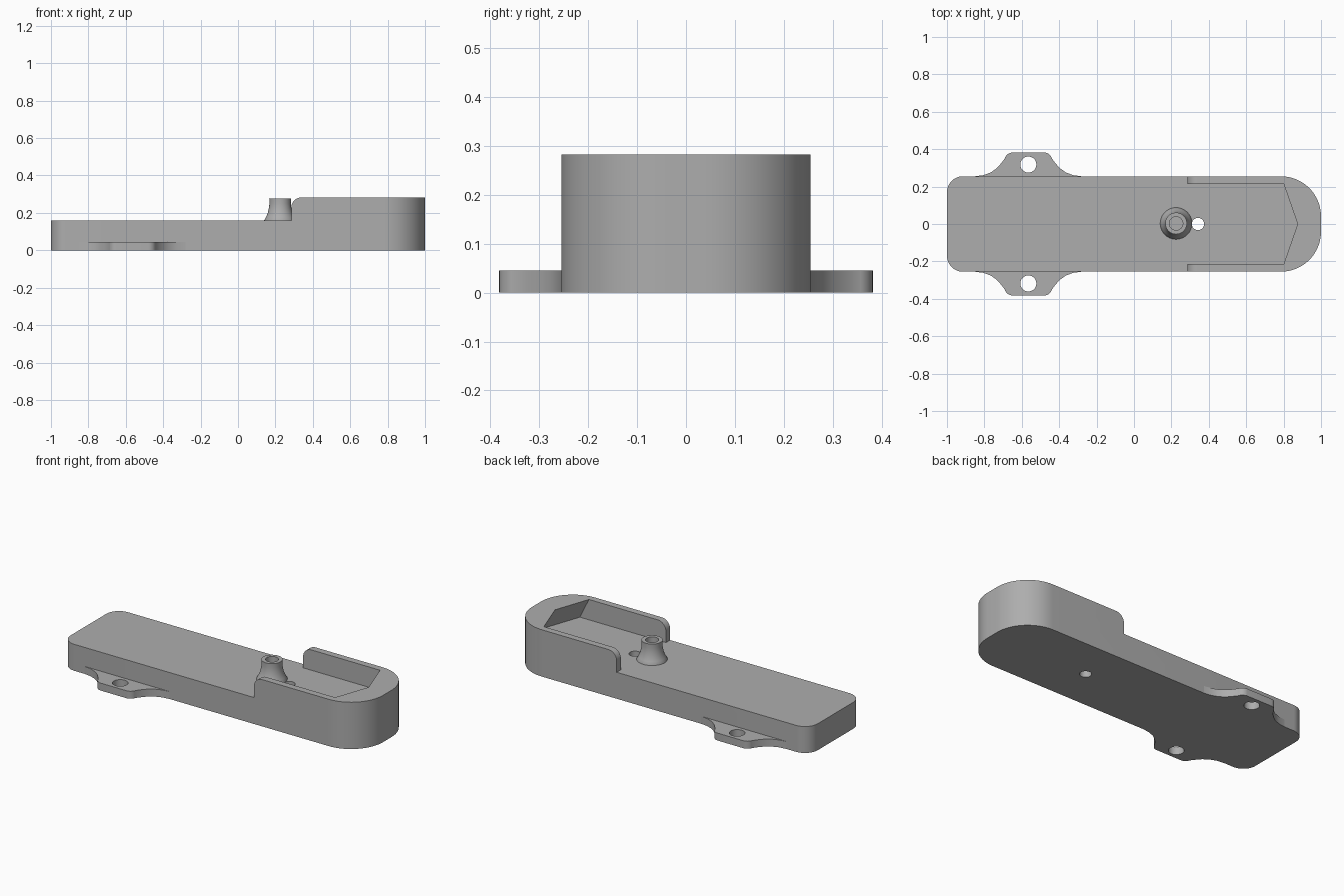
import bpy, bmesh
from math import cos, sin, pi, radians
from mathutils import Vector

cube = bpy.data.objects.get("Cube")
if cube:
    bpy.data.objects.remove(cube, do_unlink=True)

BASE_TOP, RIM_TOP, HALF_W = 0.16, 0.283, 0.255

grey = bpy.data.materials.new("plain grey")
grey.use_nodes = True
grey.diffuse_color = (0.42, 0.42, 0.42, 1)
grey.node_tree.nodes["Principled BSDF"].inputs["Base Color"].default_value = grey.diffuse_color


def arc(cx, cy, r, start, end, n=12):
    angles = [radians(start + (end - start) * i / n) for i in range(n + 1)]
    return [(cx + r * cos(a), cy + r * sin(a)) for a in angles]


def prism(name, bottom, top):
    """Solid between two matching loops of 3D points."""
    bm = bmesh.new()
    low = [bm.verts.new(p) for p in bottom]
    high = [bm.verts.new(p) for p in top]
    bm.faces.new(low)
    bm.faces.new(high)
    for i in range(len(low)):
        j = (i + 1) % len(low)
        bm.faces.new((low[i], low[j], high[j], high[i]))
    return finish(name, bm)


def finish(name, bm):
    bmesh.ops.recalc_face_normals(bm, faces=bm.faces)
    mesh = bpy.data.meshes.new(name)
    bm.to_mesh(mesh)
    bm.free()
    mesh.materials.append(grey)
    obj = bpy.data.objects.new(name, mesh)
    bpy.context.collection.objects.link(obj)
    return obj


def slab(name, outline, z0, z1):
    return prism(name, [(x, y, z0) for x, y in outline], [(x, y, z1) for x, y in outline])


def select(obj):
    bpy.ops.object.select_all(action="DESELECT")
    obj.select_set(True)
    bpy.context.view_layer.objects.active = obj


def cut(obj, cutter):
    cutter.hide_render = True
    mod = obj.modifiers.new("cut", "BOOLEAN")
    mod.operation, mod.solver, mod.object = "DIFFERENCE", "EXACT", cutter
    select(obj)
    bpy.ops.object.modifier_apply(modifier=mod.name)
    bpy.data.objects.remove(cutter, do_unlink=True)


def smooth(obj):
    select(obj)
    bpy.ops.object.shade_smooth_by_angle(angle=radians(30))


# Body: long block, small corners at one end and a broad round nose at the other
nose, corner = 0.215, 0.085
outline = (arc(1 - nose, HALF_W - nose, nose, 90, 0, 20)
           + arc(1 - nose, nose - HALF_W, nose, 0, -90, 20)
           + arc(corner - 1, corner - HALF_W, corner, -90, -180)
           + arc(corner - 1, HALF_W - corner, corner, 180, 90))
body = slab("body", outline, 0, RIM_TOP)

# Pocket with a pointed end that leans outwards towards the floor
inner, lean = 0.215, 0.06
ceiling = RIM_TOP + 0.1
slope = lean / (RIM_TOP - BASE_TOP)


def pocket_loop(z):
    shift = slope * (RIM_TOP - z)
    return [(0.1, -inner, z), (0.8 + shift, -inner, z), (0.875 + shift, 0, z),
            (0.8 + shift, inner, z), (0.1, inner, z)]


cut(body, prism("pocket_cutter", pocket_loop(BASE_TOP), pocket_loop(ceiling)))

# Step down to the flat deck, with rounded shoulders on the rim
step_x, r = 0.285, 0.055
step = ([(-1.2, BASE_TOP), (step_x, BASE_TOP)]
        + arc(step_x + r, RIM_TOP - r, r, 180, 90)
        + [(step_x + r, ceiling), (-1.2, ceiling)])
cut(body, prism("step_cutter", [(x, -0.5, z) for x, z in step], [(x, 0.5, z) for x, z in step]))

# Small hole through the floor beside the post
cut(body, slab("floor_hole_cutter", arc(0.342, 0, 0.033, 0, 345, 23), -0.1, 0.4))
smooth(body)

# Flared hollow post, turned from a profile
profile = [(0, 0.15), (0.085, 0.15), (0.085, BASE_TOP), (0.075, 0.178), (0.066, 0.2),
           (0.06, 0.225), (0.057, 0.25), (0.058, 0.277), (0.036, 0.277), (0.036, 0.18), (0, 0.18)]
bm = bmesh.new()
verts = [bm.verts.new((x, 0, z)) for x, z in profile]
edges = [bm.edges.new(pair) for pair in zip(verts, verts[1:])]
bmesh.ops.spin(bm, geom=verts + edges, cent=(0, 0, 0), axis=(0, 0, 1),
               angle=2 * pi, steps=40, use_duplicate=False)
bmesh.ops.remove_doubles(bm, verts=bm.verts, dist=0.0005)
post = finish("post", bm)
post.location = (0.225, 0.003, 0)
smooth(post)

# Mounting ears: flared tabs with a screw hole, one on each side
ear_x, ear_top = -0.565, 0.045
tip = arc(0.085, 0.34, 0.042, 15, 90, 8)
flare = [(0.285, 0.255), (0.24, 0.261), (0.2, 0.276), (0.168, 0.299), (0.145, 0.325)]
half = [(0.285, 0.2)] + flare + tip
ear_outline = half + [(-x, y) for x, y in reversed(half)]
for name, side in (("left_ear", 1), ("right_ear", -1)):
    # The plan faces the front, so the back ear is the +y one
    label = "back_ear" if side > 0 else "front_ear"
    ear = slab(label, [(ear_x + x, side * y) for x, y in ear_outline], 0, ear_top)
    cut(ear, slab("ear_hole_cutter", arc(ear_x, side * 0.318, 0.043, 0, 348, 29), -0.1, 0.1))
    smooth(ear)
